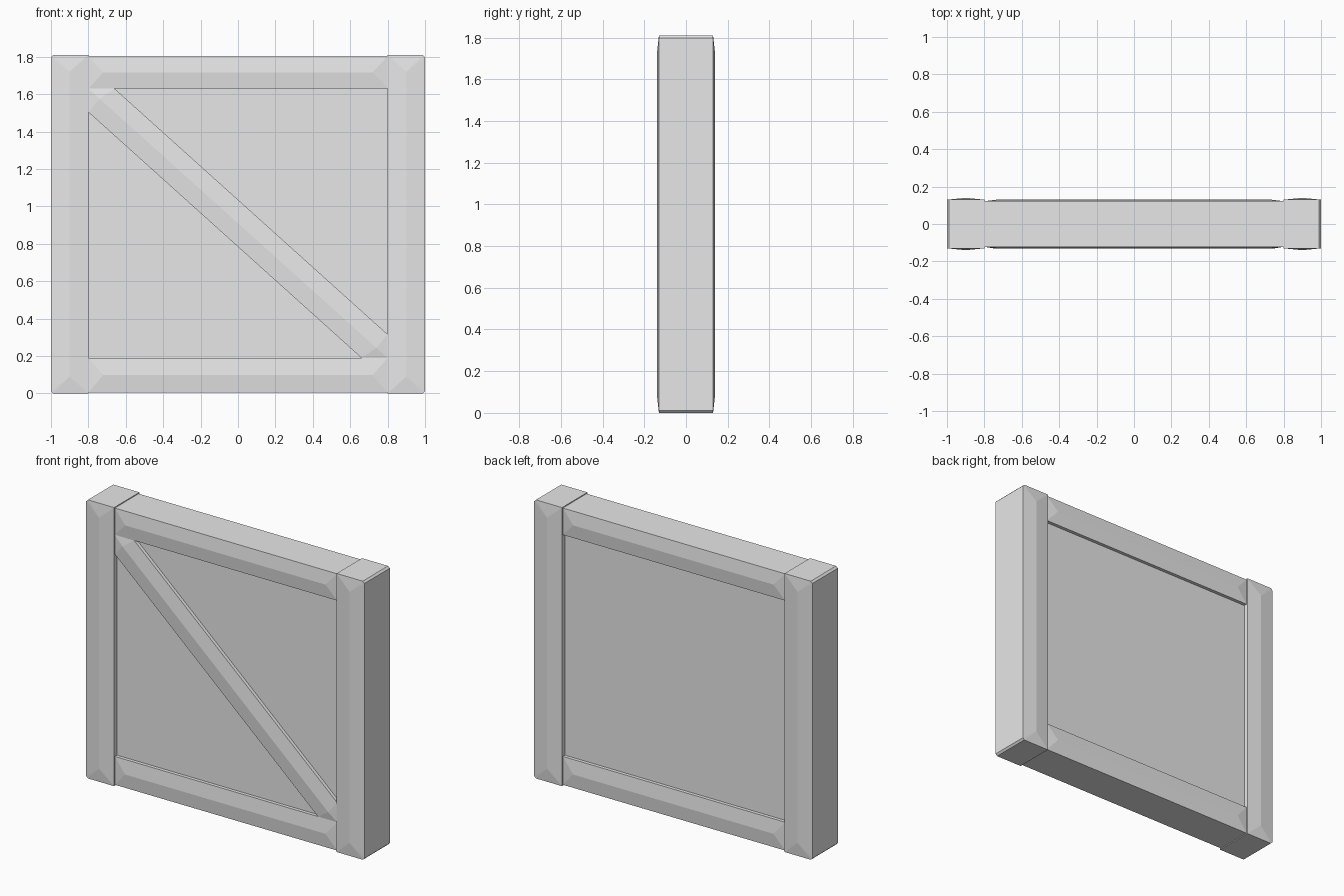
import bpy, bmesh
from mathutils import Vector

cube = bpy.data.objects.get("Cube")
if cube:
    bpy.data.objects.remove(cube, do_unlink=True)

grey = bpy.data.materials.new("light grey")
grey.use_nodes = True
colour = (0.8, 0.8, 0.8, 1)
grey.diffuse_color = colour
grey.node_tree.nodes["Principled BSDF"].inputs["Base Color"].default_value = colour

HALF, TOP = 1.0, 1.81      # overall half width and height
WIDTH = 0.2                # post width
INNER = HALF - WIDTH       # opening half width
LOW, HIGH = 0.19, 1.63     # opening bottom and top


def ridged_board(name, outline, ridge, edge_y, ridge_y, back_y=None):
    """Board from an x-z outline, with a shallow hipped ridge on the front,
    and on the back too unless back_y gives a flat back."""
    bm = bmesh.new()
    near = [min((0, 1), key=lambda k: (Vector(ridge[k]) - Vector(p)).length)
            for p in outline]
    pairs = [(i, (i + 1) % len(outline)) for i in range(len(outline))]

    def ring(y):
        return [bm.verts.new((x, y, z)) for x, z in outline]

    def hipped(rim, y):
        tips = [bm.verts.new((x, y, z)) for x, z in ridge]
        for i, j in pairs:
            face = [rim[i], rim[j], tips[near[j]]]
            if near[i] != near[j]:
                face.append(tips[near[i]])
            bm.faces.new(face)

    front = ring(-edge_y)
    hipped(front, -ridge_y)
    if back_y is None:
        back = ring(edge_y)
        hipped(back, ridge_y)
    else:
        back = ring(back_y)
        bm.faces.new(back)
    for i, j in pairs:
        bm.faces.new((front[i], front[j], back[j], back[i]))
    bmesh.ops.recalc_face_normals(bm, faces=bm.faces)
    mesh = bpy.data.meshes.new(name)
    bm.to_mesh(mesh)
    bm.free()
    mesh.materials.append(grey)
    obj = bpy.data.objects.new(name, mesh)
    bpy.context.collection.objects.link(obj)
    return obj


# Upright posts, with a small chamfer on the outer corners
c, hip = 0.012, 0.09
for name, s in (("left_post", 1), ("right_post", -1)):
    outline = [(INNER, 0), (HALF - c, 0), (HALF, c),
               (HALF, TOP - c), (HALF - c, TOP), (INNER, TOP)]
    mid = s * (INNER + WIDTH / 2)
    ridged_board(name, [(s * x, z) for x, z in outline],
                 [(mid, hip), (mid, TOP - hip)], 0.13, 0.14)

# Horizontal rails between the posts
for name, z0, z1 in (("bottom_rail", 0.006, LOW), ("top_rail", HIGH, TOP - 0.006)):
    mid = (z0 + z1) / 2
    ridged_board(name, [(-INNER, z0), (INNER, z0), (INNER, z1), (-INNER, z1)],
                 [(-0.72, mid), (0.72, mid)], 0.122, 0.132)

# Diagonal brace on the front, cut to fit the corners of the opening
dx, dz = 0.14, 0.126
ridged_board("diagonal_brace",
             [(-INNER, HIGH), (-INNER, HIGH - dz), (INNER - dx, LOW),
              (INNER, LOW), (INNER, LOW + dz), (dx - INNER, HIGH)],
             [(-0.74, HIGH - 0.054), (0.74, LOW + 0.054)], 0.122, 0.132, -0.09)

# Recessed panel
bpy.ops.mesh.primitive_cube_add(size=1, location=(0, 0, (LOW + HIGH) / 2))
panel = bpy.context.object
panel.name = "panel"
panel.scale = (2 * INNER + 0.02, 0.2, HIGH - LOW + 0.02)
panel.data.materials.append(grey)
